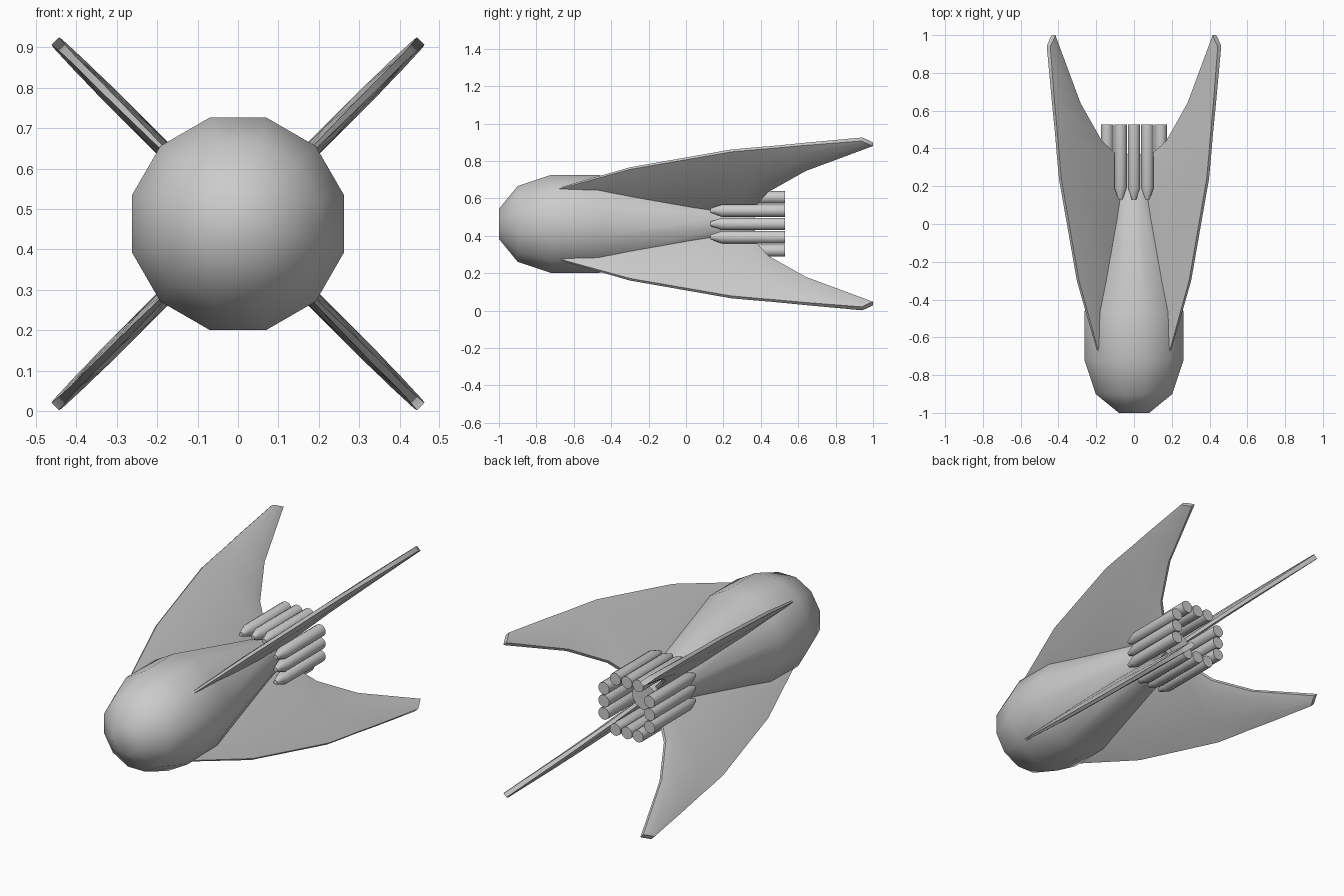
import bpy, bmesh, math
from mathutils import Matrix, Vector

if "Cube" in bpy.data.objects:
    bpy.data.objects.remove(bpy.data.objects["Cube"])

AXIS_Z = 0.4635


def loft(name, sections, angle):
    """Skin a list of equal-length closed sections and cap both ends."""
    bm = bmesh.new()
    rings = [[bm.verts.new(p) for p in s] for s in sections]
    n = len(rings[0])
    for a, b in zip(rings, rings[1:]):
        for i in range(n):
            j = (i + 1) % n
            bm.faces.new((a[i], a[j], b[j], b[i]))
    bm.faces.new(rings[0])
    bm.faces.new(rings[-1])
    bmesh.ops.recalc_face_normals(bm, faces=bm.faces)
    mesh = bpy.data.meshes.new(name)
    bm.to_mesh(mesh)
    bm.free()
    obj = bpy.data.objects.new(name, mesh)
    bpy.context.collection.objects.link(obj)
    bpy.ops.object.select_all(action='DESELECT')
    obj.select_set(True)
    bpy.context.view_layer.objects.active = obj
    bpy.ops.object.shade_smooth_by_angle(angle=math.radians(angle))
    return obj


def ring(y, r, sides, cx=0, cz=0):
    """Regular polygon around the y axis, with a flat side on top."""
    steps = [(i + 0.5) * math.tau / sides for i in range(sides)]
    return [Vector((cx + r * math.cos(a), y, cz + r * math.sin(a))) for a in steps]


# Twelve-sided teardrop hull
profile = [(-1.0, 0.083), (-0.9, 0.21), (-0.72, 0.272), (-0.47, 0.272),
           (0.13, 0.125), (0.37, 0.075)]
hull = loft("hull", [ring(y, r, 12) for y, r in profile], 60)
hull.location.z = AXIS_Z

# Swept fins: leading (radius, y), trailing (radius, y), edge and middle half thickness
stations = [((0.265, -0.69), (0.21, -0.69), 0.005, 0.007),
            ((0.42, -0.30), (0.03, -0.30), 0.008, 0.018),
            ((0.553, 0.24), (0.03, 0.32), 0.009, 0.020),
            ((0.571, 0.38), (0.14, 0.37), 0.009, 0.020),
            ((0.58, 0.46), (0.25, 0.44), 0.009, 0.019),
            ((0.604, 0.64), (0.41, 0.64), 0.010, 0.018),
            ((0.64, 0.94), (0.602, 1.0), 0.013, 0.015)]


def fin_section(lead, trail, edge, middle):
    a, b = Vector(lead), Vector(trail)
    side = [(0, edge), (0.25, middle), (0.75, middle), (1, edge)]
    loop = side + [(f, -t) for f, t in reversed(side)]
    return [Vector((*a.lerp(b, f), t)) for f, t in loop]


for k in range(4):
    turn = Matrix.Rotation(-math.radians(45 + 90 * k), 4, 'Y')
    fin = loft(f"fin_{k + 1}", [[turn @ p for p in fin_section(*s)] for s in stations], 40)
    fin.location.z = AXIS_Z

# Four rows of three thruster tubes around the tail
tube = [(0.13, 0.012), (0.19, 0.034), (0.528, 0.034)]
for k in range(4):
    turn = Matrix.Rotation(math.radians(90 * k), 4, 'Y')
    for i in (-1, 0, 1):
        rows = [[turn @ p for p in ring(y, r, 12, 0.071 * i, 0.142)] for y, r in tube]
        thruster = loft(f"thruster_{k + 1}_{i + 2}", rows, 45)
        thruster.location.z = AXIS_Z
